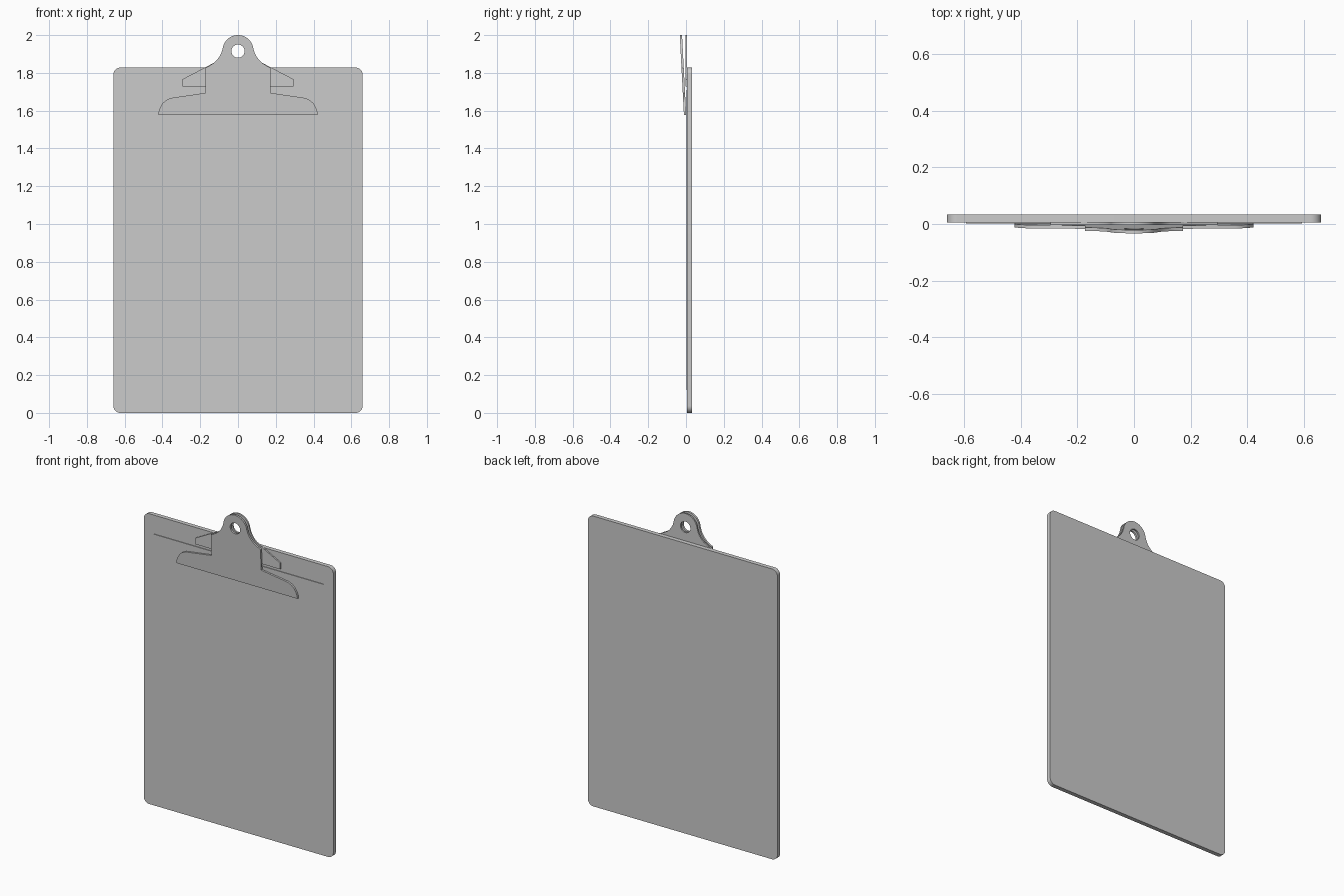
import bpy, bmesh
from math import sin, cos, pi, radians

if "Cube" in bpy.data.objects:
    bpy.data.objects.remove(bpy.data.objects["Cube"])


def arc(cx, cz, r, a0, a1, n):
    """Points along an arc, angles in degrees."""
    return [(cx + r * cos(radians(a0 + (a1 - a0) * i / n)),
             cz + r * sin(radians(a0 + (a1 - a0) * i / n))) for i in range(n + 1)]


def mirrored(half):
    """Close a right-hand outline (bottom to top) with its mirror image."""
    return half + [(-x, z) for x, z in reversed(half) if abs(x) > 1e-5]


def plate(name, loops, y_front, y_back, lean=0.0, z_pivot=0.0):
    """Flat plate in the XZ plane; later loops are holes. Leans forward with height."""
    curve = bpy.data.curves.new(name + "_outline", 'CURVE')
    curve.dimensions = '2D'
    curve.fill_mode = 'BOTH'
    curve.extrude = (y_back - y_front) / 2
    for pts in loops:
        s = curve.splines.new('POLY')
        s.points.add(len(pts) - 1)
        for p, (x, z) in zip(s.points, pts):
            p.co = (x, z, 0, 1)
        s.use_cyclic_u = True
    tmp = bpy.data.objects.new(name + "_tmp", curve)
    bpy.context.collection.objects.link(tmp)
    bpy.context.view_layer.update()
    mesh = bpy.data.meshes.new_from_object(
        tmp.evaluated_get(bpy.context.evaluated_depsgraph_get()))
    bpy.data.objects.remove(tmp)
    bpy.data.curves.remove(curve)

    bm = bmesh.new()
    bm.from_mesh(mesh)
    bmesh.ops.remove_doubles(bm, verts=bm.verts, dist=1e-5)
    for v in bm.verts:
        x, z, d = v.co
        v.co = (x, (y_front + y_back) / 2 - d - lean * (z - z_pivot), z)
    bmesh.ops.recalc_face_normals(bm, faces=bm.faces)
    bm.to_mesh(mesh)
    bm.free()
    mesh.name = name
    obj = bpy.data.objects.new(name, mesh)
    bpy.context.collection.objects.link(obj)
    bpy.ops.object.select_all(action='DESELECT')
    obj.select_set(True)
    bpy.context.view_layer.objects.active = obj
    bpy.ops.object.shade_smooth_by_angle(angle=radians(30))
    return obj


# Board with rounded corners
W, H, R = 0.66, 1.828, 0.037
board = mirrored(arc(W - R, R, R, -90, 0, 8) + arc(W - R, H - R, R, 0, 90, 8))
plate("board", [board], 0.006, 0.033)

# Sheet of paper
plate("paper", [mirrored([(0.593, 0.12), (0.593, 1.71)])], 0.002, 0.0062)

# Shared rounded hanging tab and its hole
tab = [(0.128, 1.853), (0.112, 1.868), (0.098, 1.886), (0.088, 1.906)] \
    + arc(0, 1.918, 0.082, 8, 90, 12)
hole = arc(0, 1.915, 0.035, 0, 345, 23)

# Back plate of the clip, with side wings
wings = [(0.295, 1.727), (0.295, 1.766)]
plate("clip_back_plate", [mirrored(wings + tab), hole], -0.003, 0.0062)

# Front plate of the clip: wide jaw, neck and tab, leaning forward
jaw = [(0.422, 1.578), (0.420, 1.595), (0.412, 1.618), (0.399, 1.639),
       (0.381, 1.656), (0.357, 1.667), (0.173, 1.694), (0.173, 1.827),
       (0.150, 1.838)]
plate("clip_front_plate", [mirrored(jaw + tab), hole], -0.011, 0.001,
      lean=0.052, z_pivot=1.578)
